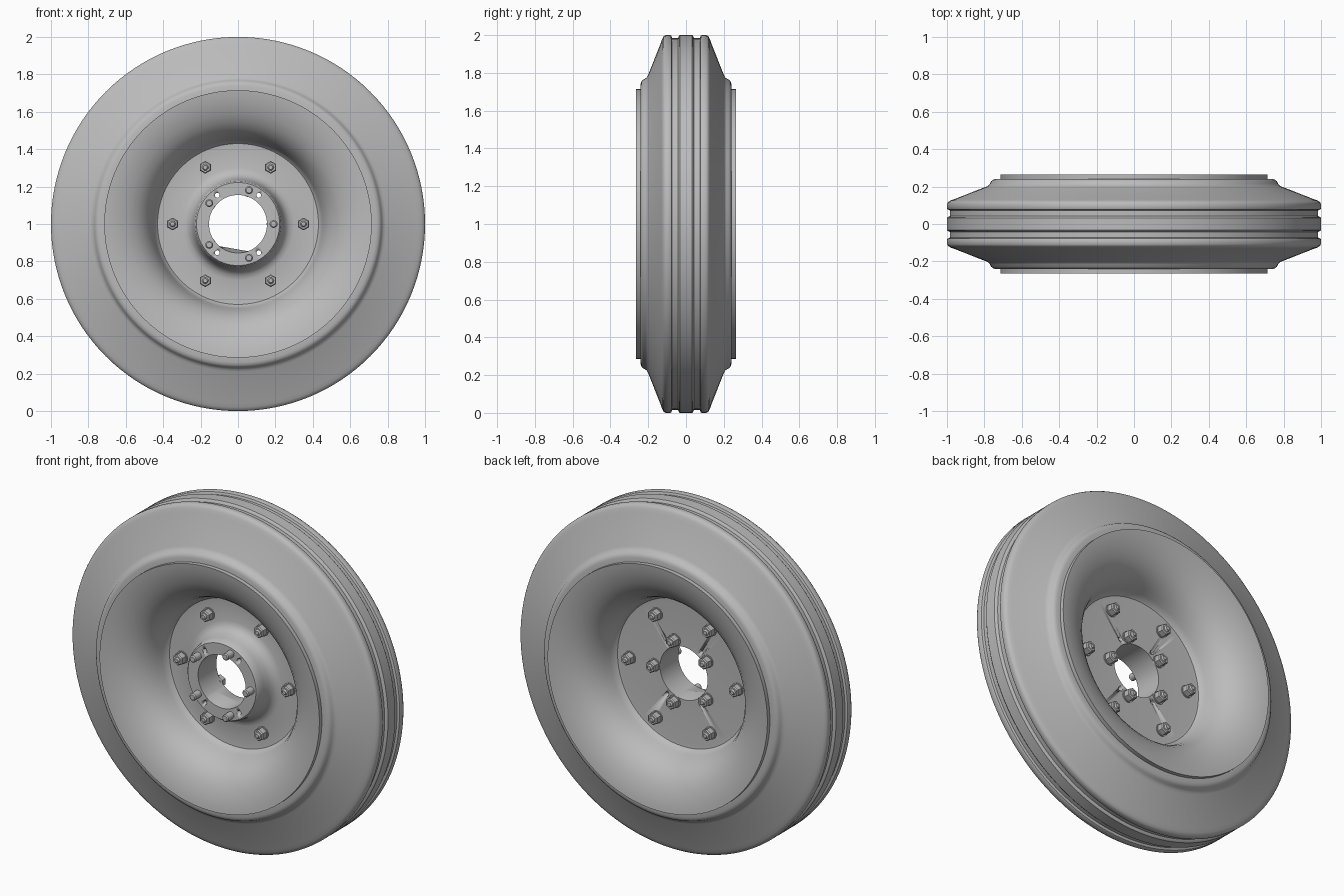
import bpy, bmesh, math
from mathutils import Matrix, Vector

cube = bpy.data.objects.get("Cube")
if cube:
    bpy.data.objects.remove(cube, do_unlink=True)

SHADE = (0.5, 0.5, 0.5, 1)
grey = bpy.data.materials.new("plain_grey")
grey.use_nodes = True
grey.diffuse_color = SHADE
bsdf = next(n for n in grey.node_tree.nodes if n.type == 'BSDF_PRINCIPLED')
bsdf.inputs["Base Color"].default_value = SHADE
CENTRE = Vector((0, 0, 1))


def finish(bm, name, angle=35):
    """Turn a bmesh into a shaded object."""
    bmesh.ops.recalc_face_normals(bm, faces=bm.faces)
    mesh = bpy.data.meshes.new(name)
    bm.to_mesh(mesh)
    bm.free()
    obj = bpy.data.objects.new(name, mesh)
    bpy.context.collection.objects.link(obj)
    mesh.materials.append(grey)
    bpy.ops.object.select_all(action='DESELECT')
    obj.select_set(True)
    bpy.context.view_layer.objects.active = obj
    bpy.ops.object.shade_smooth_by_angle(angle=math.radians(angle))
    return obj


def lathe(name, profile, steps=128, radius=lambda r, y, a: r):
    """Spin a closed (radius, y) profile around the axle."""
    bm = bmesh.new()
    rings = []
    for i in range(steps):
        a = math.tau * i / steps
        ring = []
        for r, y in profile:
            r = radius(r, y, a)
            ring.append(bm.verts.new((r * math.cos(a), y, 1 + r * math.sin(a))))
        rings.append(ring)
    n = len(profile)
    for i in range(steps):
        p, q = rings[i], rings[(i + 1) % steps]
        for j in range(n):
            k = (j + 1) % n
            bm.faces.new((p[j], p[k], q[k], q[j]))
    return finish(bm, name)


def rod(bm, x, z, y0, y1, r, sides, tip=None):
    """Add a prism along y; tip is the radius at y1."""
    m = Matrix.Translation((x, (y0 + y1) / 2, 1 + z)) @ Matrix.Rotation(math.pi / 2, 4, 'X')
    # the rotated cone's far end points to -y
    bmesh.ops.create_cone(bm, cap_ends=True, segments=sides, depth=abs(y1 - y0), matrix=m,
                          radius1=r if y1 < y0 else (tip or r),
                          radius2=(tip or r) if y1 < y0 else r)


def nut(bm, x, z, side, base, height):
    """Washer, chamfered hex nut and rounded stud end."""
    top = base + height
    rod(bm, x, z, side * (base - 0.01), side * (base + 0.006), 0.037, 24)
    rod(bm, x, z, side * base, side * (top - 0.006), 0.034, 6)
    rod(bm, x, z, side * (top - 0.006), side * top, 0.034, 6, 0.028)
    rod(bm, x, z, side * top, side * (top + 0.008), 0.017, 16, 0.011)


def ring_points(count, r, start=0.0):
    for i in range(count):
        a = start + math.tau * i / count
        yield r * math.cos(a), r * math.sin(a)


# Tyre: half section from centre rib to bead, then mirrored
half = [(1.0, 0.033), (0.997, 0.037), (0.984, 0.042), (0.984, 0.073), (0.997, 0.078),
        (1.0, 0.083), (1.0, 0.108), (0.994, 0.118), (0.98, 0.126), (0.96, 0.133),
        (0.79, 0.2), (0.778, 0.206), (0.77, 0.215), (0.764, 0.228), (0.755, 0.236),
        (0.74, 0.241), (0.7, 0.241)]
lathe("tyre", half + [(r, -y) for r, y in reversed(half)])

# Wheel: trumpet-shaped dish on both sides, web and raised front collar
dish = [(0.715, 0.24), (0.715, 0.265), (0.685, 0.261), (0.64, 0.25), (0.59, 0.232),
        (0.545, 0.207), (0.51, 0.177), (0.482, 0.14), (0.463, 0.1), (0.45, 0.06),
        (0.442, 0.035), (0.43, 0.022), (0.41, 0.02)]
collar = [(0.3, -0.02), (0.275, -0.027), (0.257, -0.042), (0.245, -0.065), (0.236, -0.1),
          (0.23, -0.14), (0.222, -0.15), (0.155, -0.15), (0.155, -0.065),
          (0.155, -0.055), (0.155, 0.02)]


def bore_flat(r, y, a):
    """Flatten the lower edge of the bore part way through."""
    off = a - math.radians(260)
    if r < 0.16 and -0.07 < y < -0.05 and abs(off) < math.radians(30):
        return 0.134 / math.cos(off)
    return r


wheel = lathe("wheel_dish", [(r, -y) for r, y in dish] + collar + list(reversed(dish)),
              radius=bore_flat)

# Four small holes through the collar
bm = bmesh.new()
for sx in (-1, 1):
    for sz in (-1, 1):
        rod(bm, sx * 0.111, sz * 0.153, -0.3, 0.2, 0.013, 16)
cutter = finish(bm, "hole_cutter")
cutter.hide_render = True
mod = wheel.modifiers.new("holes", 'BOOLEAN')
mod.operation = 'DIFFERENCE'
mod.solver = 'EXACT'
mod.object = cutter
bpy.ops.object.select_all(action='DESELECT')
wheel.select_set(True)
bpy.context.view_layer.objects.active = wheel
bpy.ops.object.modifier_apply(modifier=mod.name)
bpy.data.objects.remove(cutter, do_unlink=True)

# Six web nuts on each side
for side, label in ((-1, "front"), (1, "back")):
    bm = bmesh.new()
    for x, z in ring_points(6, 0.35):
        nut(bm, x, z, side, 0.02, 0.045)
    finish(bm, label + "_web_nuts", 25)

# Five hub studs: pins at the front, nuts at the back
bm = bmesh.new()
for x, z in ring_points(5, 0.19):
    rod(bm, x, z, -0.14, -0.2, 0.021, 20)
    rod(bm, x, z, -0.2, -0.206, 0.021, 20, 0.015)
finish(bm, "front_hub_pins", 30)
bm = bmesh.new()
for x, z in ring_points(5, 0.19):
    nut(bm, x, z, 1, 0.02, 0.045)
finish(bm, "back_hub_nuts", 25)
